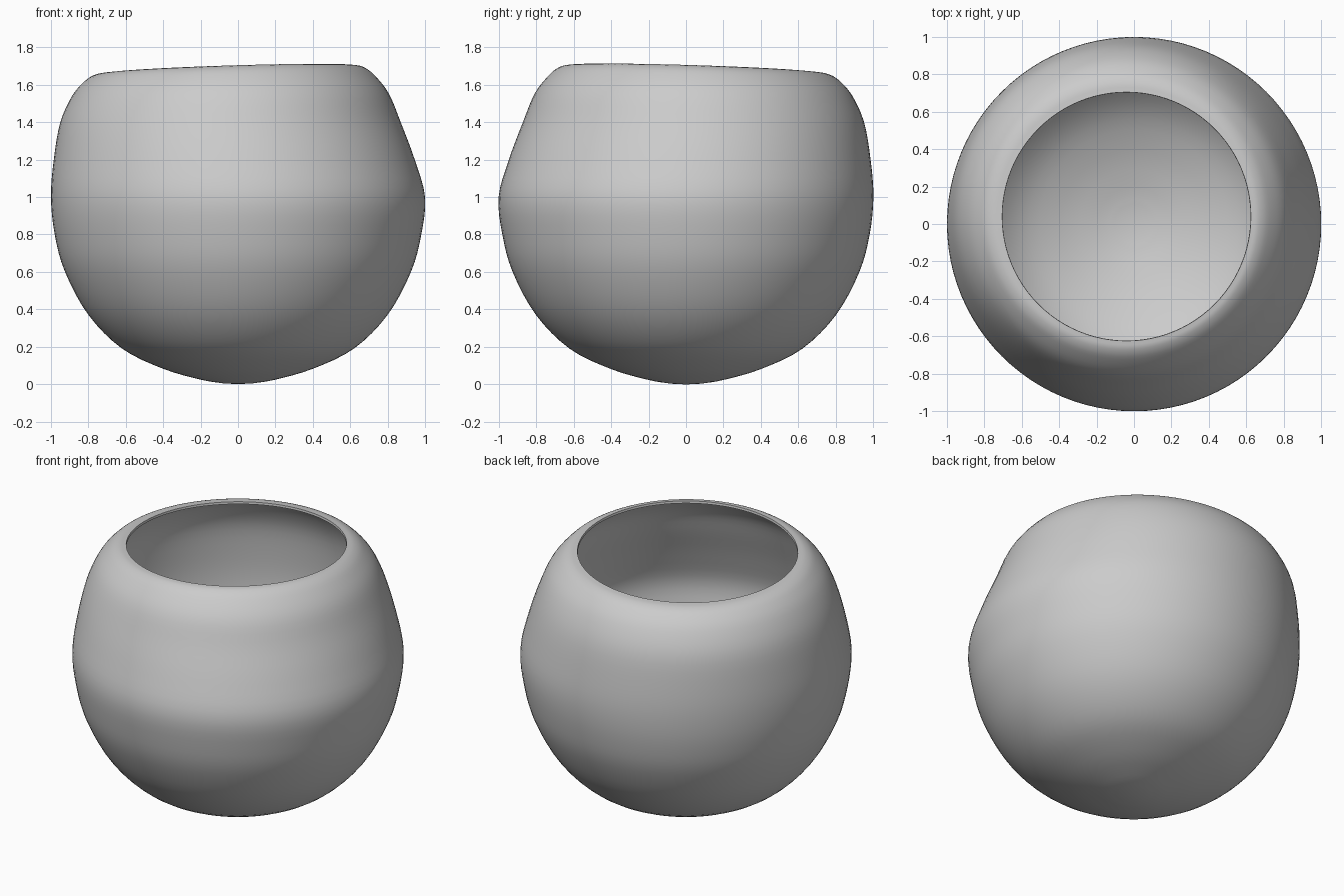
import bpy
import bmesh
import math
from mathutils import Vector

cube = bpy.data.objects.get("Cube")
if cube:
    bpy.data.objects.remove(cube)

SIDES = 96
STEPS = 4

# Profile rings from base to lip: radius, height, sideways drift, slope
rings = [Vector(r) for r in (
    (0.08, 0.004, 0, 0), (0.2, 0.024, 0, 0), (0.4, 0.082, 0, 0),
    (0.62, 0.19, 0, 0), (0.8, 0.37, 0, 0), (0.925, 0.6, 0, 0),
    (0.98, 0.8, 0, 0), (1.0, 1.0, 0, 0), (0.965, 1.2, 0.02, 0),
    (0.91, 1.4, 0.04, 0), (0.845, 1.55, 0.04, 0.01),
    (0.77, 1.64, 0.045, 0.03), (0.715, 1.675, 0.045, 0.04),
    (0.665, 1.683, 0.04, 0.044))]


def smooth_path(points, steps):
    """Catmull-Rom interpolation through the points."""
    ends = [points[0] * 2 - points[1]] + points + [points[-1] * 2 - points[-2]]
    path = []
    for a, b, c, d in zip(ends, ends[1:], ends[2:], ends[3:]):
        for i in range(steps):
            t = i / steps
            path.append((b * 2 + (c - a) * t + (a * 2 - b * 5 + c * 4 - d) * t * t
                         + (b * 3 - a - c * 3 + d) * t ** 3) / 2)
    return path + [points[-1]]


# Clay colour
clay = bpy.data.materials.new("grey_clay")
clay.use_nodes = True
clay.diffuse_color = (0.6, 0.6, 0.6, 1)
clay.node_tree.nodes["Principled BSDF"].inputs["Base Color"].default_value = clay.diffuse_color

# Round pot with a leaning, slightly off-centre mouth
bm = bmesh.new()
loops = []
for radius, height, drift, slope in smooth_path(rings, STEPS):
    loop = []
    for i in range(SIDES):
        a = math.tau * i / SIDES
        x, y = radius * math.cos(a), radius * math.sin(a)
        z = height + slope * (x - y) / math.sqrt(2)
        loop.append(bm.verts.new((x - drift, y + drift, z)))
    loops.append(loop)
base = bm.verts.new((0, 0, 0))
for i in range(SIDES):
    j = (i + 1) % SIDES
    bm.faces.new((base, loops[0][j], loops[0][i]))
    for low, high in zip(loops, loops[1:]):
        bm.faces.new((low[i], low[j], high[j], high[i]))

mesh = bpy.data.meshes.new("round_pot")
bm.to_mesh(mesh)
bm.free()
mesh.materials.append(clay)
pot = bpy.data.objects.new("round_pot", mesh)
bpy.context.collection.objects.link(pot)

# Thin wall, grown inwards
wall = pot.modifiers.new("wall", 'SOLIDIFY')
wall.thickness = 0.015
wall.offset = -1
bpy.context.view_layer.objects.active = pot
pot.select_set(True)
bpy.ops.object.modifier_apply(modifier=wall.name)
bpy.ops.object.shade_smooth_by_angle(angle=math.radians(40))
